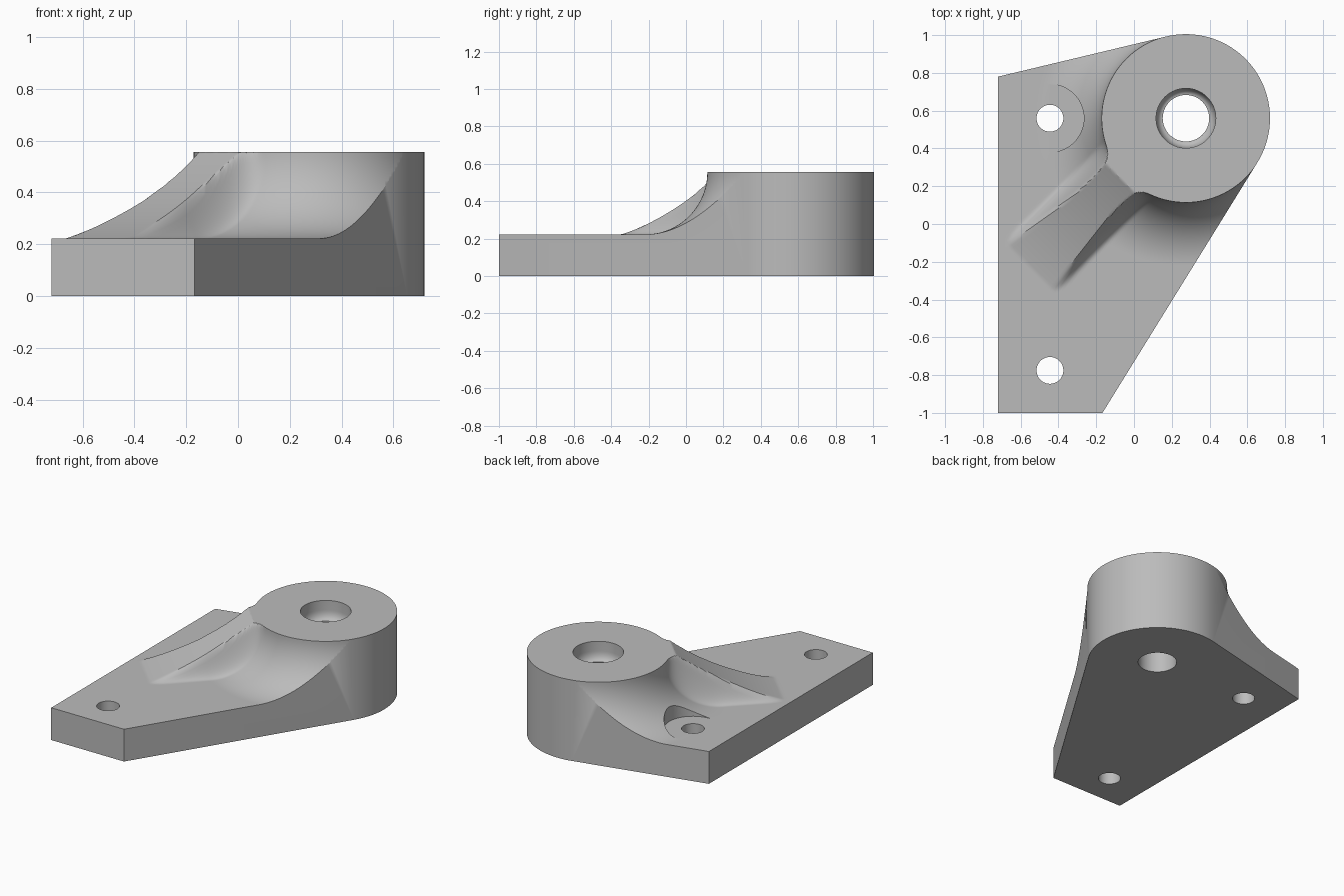
import bpy, bmesh
from math import sin, cos, pi, sqrt, acos, atan2, hypot

old = bpy.data.objects.get("Cube")
if old:
    bpy.data.objects.remove(old)

CX, CY = 0.275, 0.56           # boss centre
BOSS, FLARE = 0.445, 0.334     # boss radius, flare radius
BASE, TOP = 0.222, 0.556       # plate and boss heights
RIM = BOSS + 0.001

grey = bpy.data.materials.new("machined_grey")
grey.use_nodes = True
grey.diffuse_color = (0.5, 0.5, 0.5, 1)
grey.node_tree.nodes["Principled BSDF"].inputs["Base Color"].default_value = (0.5, 0.5, 0.5, 1)


def make_object(name, bm):
    bmesh.ops.recalc_face_normals(bm, faces=bm.faces)
    mesh = bpy.data.meshes.new(name)
    bm.to_mesh(mesh)
    bm.free()
    mesh.materials.append(grey)
    obj = bpy.data.objects.new(name, mesh)
    bpy.context.collection.objects.link(obj)
    return obj


def polar_solid(name, x, y, radii, steps, height):
    """Closed solid of rings around (x, y); height(i, px, py) gives each z."""
    bm = bmesh.new()
    rings = []
    for i, r in enumerate(radii):
        ring = []
        for k in range(steps):
            a = 2 * pi * k / steps
            px, py = x + r * cos(a), y + r * sin(a)
            ring.append(bm.verts.new((px, py, height(i, px, py))))
        rings.append(ring)
    for a, b in zip(rings, rings[1:]):
        for k in range(steps):
            n = (k + 1) % steps
            bm.faces.new((a[k], b[k], b[n], a[n]))
    bm.faces.new(rings[0])
    bm.faces.new(rings[-1])
    return make_object(name, bm)


def lathe(name, x, y, profile):
    radii = [p[0] for p in profile]
    return polar_solid(name, x, y, radii, 64, lambda i, px, py: profile[i][1])


def smooth_min(a, b, k):
    h = max(k - abs(a - b), 0) / k
    return min(a, b) - h * h * k / 4


def surface(px, py):
    # Concave flare around the boss
    d = min(max(hypot(px - CX, py - CY) - RIM, 0), FLARE)
    flare = TOP - sqrt(max(FLARE ** 2 - (FLARE - d) ** 2, 0))
    # Diagonal rib: sloping crest with concave sides
    along = 0.55 + (px + py) * sqrt(0.5)
    across = abs((px - py) * sqrt(0.5) + 0.225)
    run = max(along, 0)
    crest = BASE + 0.27 * run + 0.34 * run * run
    q = min(max((across - 0.08) / 0.12, 0), 1)
    side = flare + FLARE * (1 - q) ** 2
    rib = smooth_min(crest, side, 0.03)
    return min(TOP, max(flare, rib))


def apply_boolean(obj, cutter, operation):
    cutter.hide_render = True
    mod = obj.modifiers.new("cut", "BOOLEAN")
    mod.operation = operation
    mod.solver = "EXACT"
    mod.object = cutter
    bpy.context.view_layer.objects.active = obj
    bpy.ops.object.modifier_apply(modifier=mod.name)
    bpy.data.objects.remove(cutter)


# Bracket body: boss, flare, rib and plate in one surface
radii = [RIM + FLARE * (1 - cos(pi / 2 * i / 28)) for i in range(29)]
radii += [radii[-1] + 0.012 * i for i in range(1, 36)] + [1.9, 1.9]
last = len(radii) - 1
bracket = polar_solid("bracket", CX, CY, radii, 480,
                      lambda i, px, py: 0 if i == last else surface(px, py))


# Outline: straight edges tangent to the boss
def tangent_angle(x, y, turn):
    dx, dy = x - CX, y - CY
    return atan2(dy, dx) + turn * acos(BOSS / hypot(dx, dy))


start = tangent_angle(-0.167, -1, 1)
end = tangent_angle(-0.72, 0.78, -1)
outline = [(-0.72, 0.78), (-0.72, -1), (-0.167, -1)]
for i in range(65):
    a = start + (end - start) * i / 64
    outline.append((CX + BOSS * cos(a), CY + BOSS * sin(a)))
bm = bmesh.new()
face = bm.faces.new([bm.verts.new((x, y, -0.2)) for x, y in outline])
up = bmesh.ops.extrude_face_region(bm, geom=[face])["geom"]
bmesh.ops.translate(bm, vec=(0, 0, 1), verts=[v for v in up if isinstance(v, bmesh.types.BMVert)])
apply_boolean(bracket, make_object("outline_cutter", bm), "INTERSECT")

# Main bore with a rounded counterbore
bore = [(0.123, -0.1)]
for i in range(9):
    a = pi / 2 * i / 8
    bore.append((0.123 + 0.035 * sin(a), 0.43 + 0.06 * (1 - cos(a))))
bore.append((0.158, 0.7))
apply_boolean(bracket, lathe("bore_cutter", CX, CY, bore), "DIFFERENCE")

# Mounting holes, the rear one with a spot face cut into the flare
spot = [(0.071, -0.1), (0.071, BASE + 0.001), (0.18, BASE + 0.001), (0.18, 0.7)]
apply_boolean(bracket, lathe("rear_hole_cutter", -0.445, 0.56, spot), "DIFFERENCE")
plain = [(0.071, -0.1), (0.071, 0.7)]
apply_boolean(bracket, lathe("front_hole_cutter", -0.445, -0.775, plain), "DIFFERENCE")

bpy.ops.object.select_all(action="DESELECT")
bracket.select_set(True)
bpy.context.view_layer.objects.active = bracket
bpy.ops.object.shade_smooth_by_angle(angle=pi / 6)
